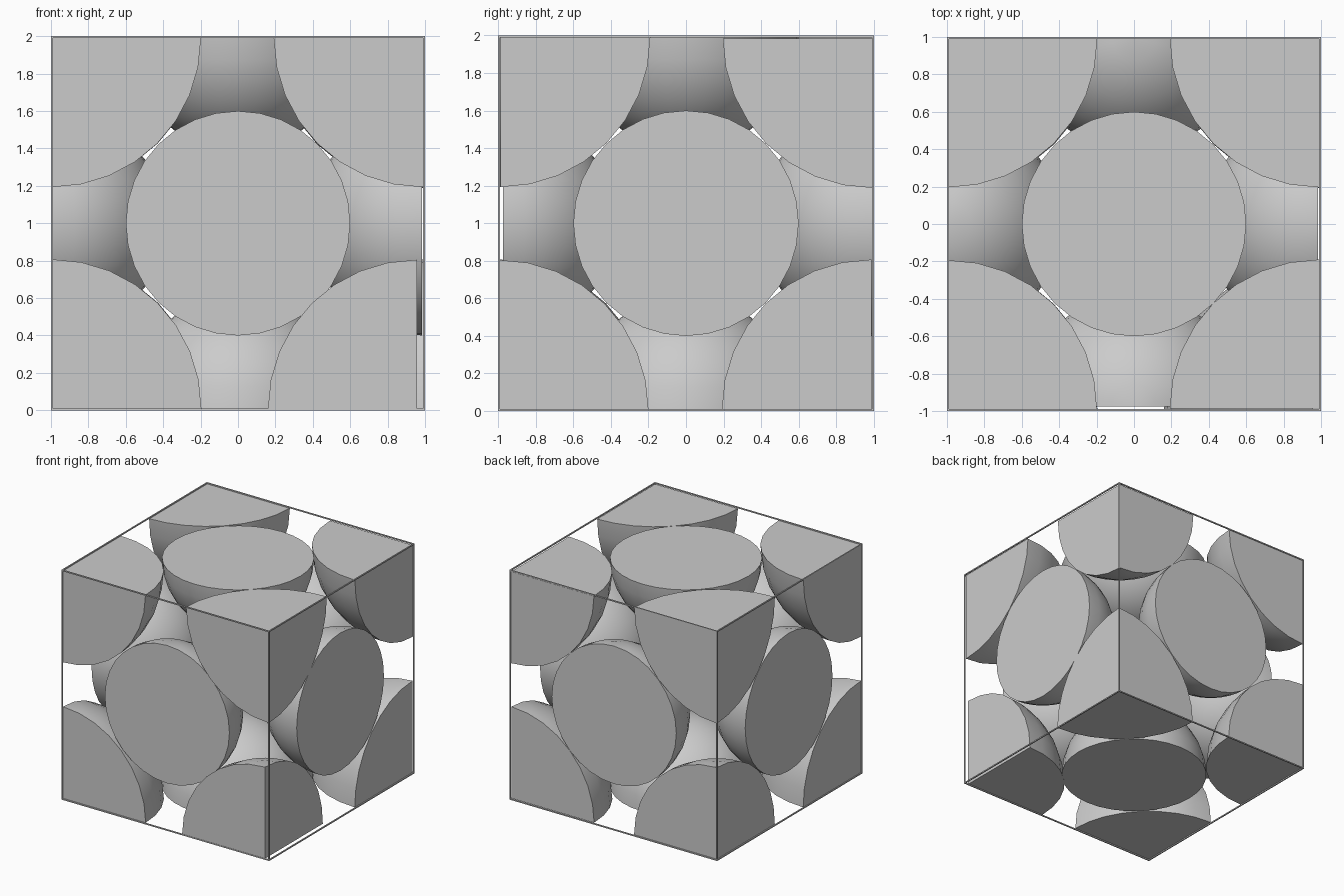
import bpy, bmesh
from mathutils import Vector

if "Cube" in bpy.data.objects:
    bpy.data.objects.remove(bpy.data.objects["Cube"])


def cut_sphere(name, center, radius, normals):
    """Ball cut flat through its centre; each normal points at the removed side."""
    bm = bmesh.new()
    bmesh.ops.create_uvsphere(bm, u_segments=32, v_segments=16, radius=radius)
    for n in normals:
        geom = bm.verts[:] + bm.edges[:] + bm.faces[:]
        bmesh.ops.bisect_plane(bm, geom=geom, dist=1e-5, plane_co=(0, 0, 0),
                               plane_no=n, clear_outer=True)
        rim = [e for e in bm.edges if e.is_boundary]
        bmesh.ops.holes_fill(bm, edges=rim, sides=0)
    bmesh.ops.recalc_face_normals(bm, faces=bm.faces[:])
    me = bpy.data.meshes.new(name)
    bm.to_mesh(me)
    bm.free()
    ob = bpy.data.objects.new(name, me)
    ob.location = center
    bpy.context.collection.objects.link(ob)
    bpy.ops.object.select_all(action='DESELECT')
    ob.select_set(True)
    bpy.context.view_layer.objects.active = ob
    bpy.ops.object.shade_smooth_by_angle(angle=0.6)


# Eighth balls in the corners, slightly loose in the frame
corners = {
    "front_left_bottom": (-.993, -.99, .01), "front_right_bottom": (.957, -.997, .008),
    "back_left_bottom": (-.99, .99, .01), "back_right_bottom": (.99, .988, .01),
    "front_left_top": (-.995, -.99, 1.99), "front_right_top": (.988, -.987, 1.99),
    "back_left_top": (-.993, .993, 1.99), "back_right_top": (.988, .993, 1.985),
}
for name, c in corners.items():
    sx, sy, sz = [1 if v > 0 else -1 for v in (c[0], c[1], c[2] - 1)]
    cut_sphere("corner_" + name, c, 0.797, [(sx, 0, 0), (0, sy, 0), (0, 0, sz)])

# Half balls on the six faces
faces = {
    "front": ((0, -1, 0), .975), "back": ((0, 1, 0), .99),
    "left": ((-1, 0, 0), .99), "right": ((1, 0, 0), .985),
    "top": ((0, 0, 1), .99), "bottom": ((0, 0, -1), .99),
}
for name, (n, d) in faces.items():
    cut_sphere("half_ball_" + name, Vector(n) * d + Vector((0, 0, 1)), 0.6, [n])

# Thin cube frame: four bars along each axis
T = 0.01
bm = bmesh.new()
for axis in range(3):
    for a in (-1, 1):
        for b in (-1, 1):
            pos, size = Vector((0, 0, 1)), Vector((T, T, T))
            size[axis] = 2
            pos[(axis + 1) % 3] += a * (1 - T / 2)
            pos[(axis + 2) % 3] += b * (1 - T / 2)
            vs = bmesh.ops.create_cube(bm, size=1)["verts"]
            bmesh.ops.scale(bm, vec=size, verts=vs)
            bmesh.ops.translate(bm, vec=pos, verts=vs)
me = bpy.data.meshes.new("cube_frame")
bm.to_mesh(me)
bm.free()
bpy.context.collection.objects.link(bpy.data.objects.new("cube_frame", me))
